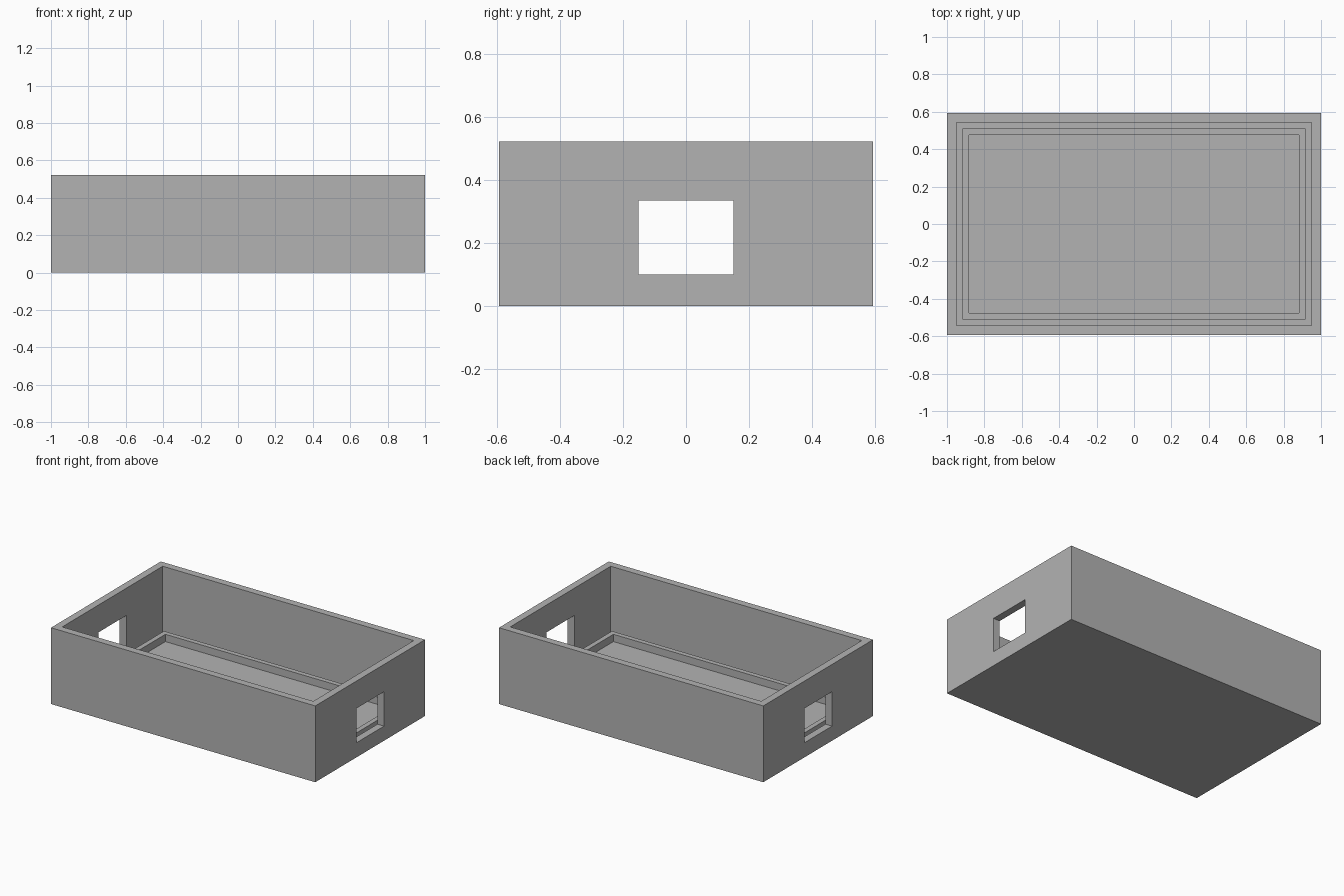
import bpy
import bmesh

cube = bpy.data.objects.get("Cube")
if cube:
    bpy.data.objects.remove(cube, do_unlink=True)

HX, HY, HEIGHT = 1.0, 0.593, 0.522
WALL = 0.05            # wall and floor thickness
SILL, LINTEL = 0.10, 0.335

grey = bpy.data.materials.new("plain_grey")
grey.use_nodes = True
GREY = (0.45, 0.45, 0.45, 1)
grey.diffuse_color = GREY
grey.node_tree.nodes["Principled BSDF"].inputs["Base Color"].default_value = GREY


def rect_rings(name, rings, cap=False):
    """Bridge a chain of rectangles, each given as (inset, height)."""
    bm = bmesh.new()
    loops = []
    for inset, z in rings:
        x, y = HX - inset, HY - inset
        loops.append([bm.verts.new((sx * x, sy * y, z))
                      for sx, sy in ((-1, -1), (1, -1), (1, 1), (-1, 1))])
    pairs = list(zip(loops, loops[1:]))
    if not cap:
        pairs.append((loops[-1], loops[0]))
    for a, b in pairs:
        for i in range(4):
            j = (i + 1) % 4
            bm.faces.new((a[i], a[j], b[j], b[i]))
    if cap:
        bm.faces.new(loops[0][::-1])
        bm.faces.new(loops[-1])
    bmesh.ops.recalc_face_normals(bm, faces=bm.faces)
    mesh = bpy.data.meshes.new(name)
    bm.to_mesh(mesh)
    bm.free()
    mesh.materials.append(grey)
    obj = bpy.data.objects.new(name, mesh)
    bpy.context.collection.objects.link(obj)
    return obj


# Open tray with solid floor
tray = rect_rings("tray", [(0, 0), (0, HEIGHT), (WALL, HEIGHT), (WALL, WALL)], cap=True)

# Low raised rim standing on the floor, just inside the walls
rect_rings("floor_rim", [(0.083, WALL), (0.083, SILL), (0.117, SILL), (0.117, WALL)])

# Rectangular opening through each end wall
for side in (-1, 1):
    bpy.ops.mesh.primitive_cube_add(size=1, location=(side, 0, (SILL + LINTEL) / 2))
    cutter = bpy.context.object
    cutter.name = "opening_cutter"
    cutter.scale = (0.13, 0.30, LINTEL - SILL)
    cutter.hide_render = True
    cutter.data.materials.append(grey)
    mod = tray.modifiers.new("opening", 'BOOLEAN')
    mod.operation = 'DIFFERENCE'
    mod.solver = 'EXACT'
    mod.object = cutter
    bpy.context.view_layer.objects.active = tray
    bpy.ops.object.modifier_apply(modifier=mod.name)
    bpy.data.objects.remove(cutter, do_unlink=True)
